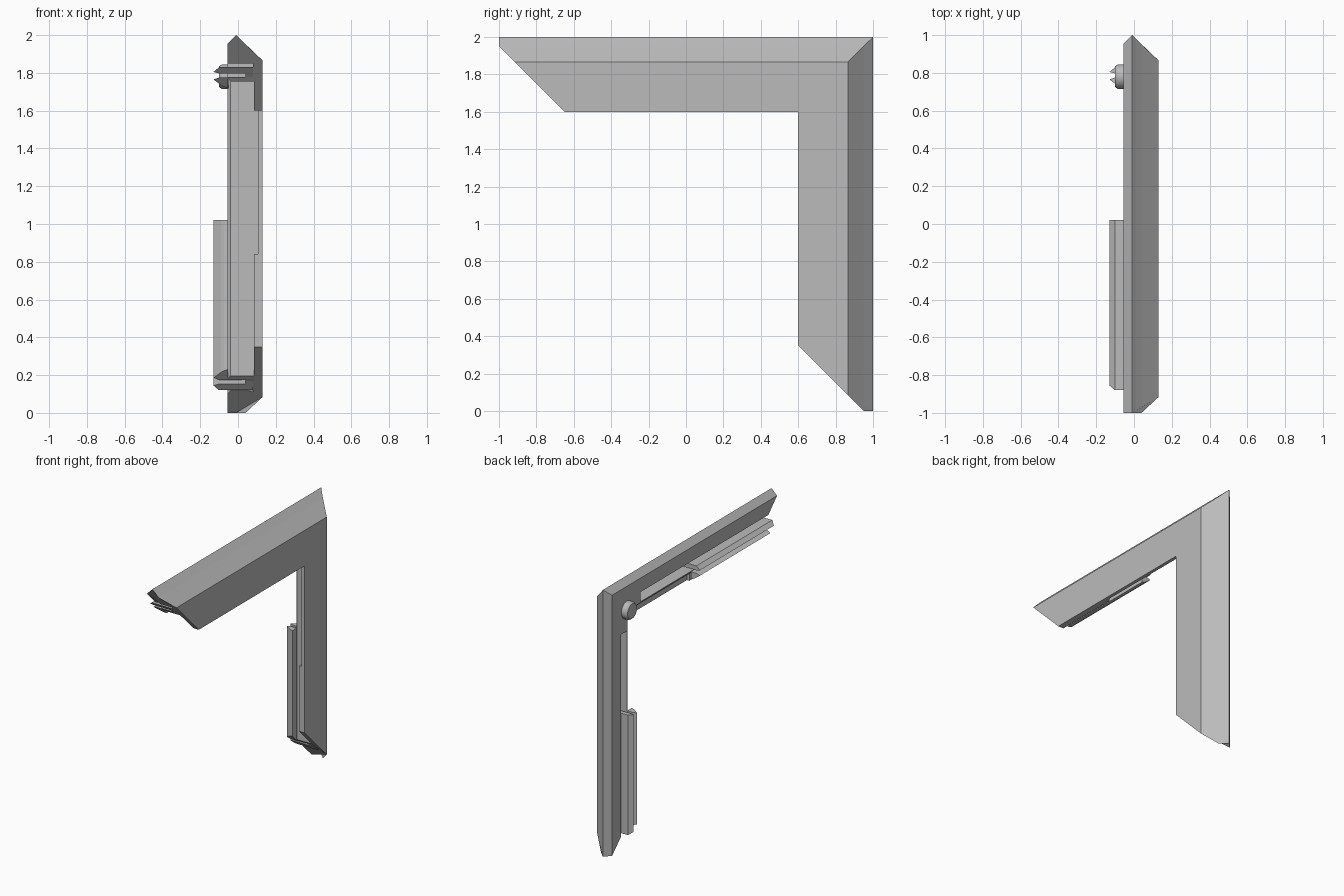
import bpy, bmesh, math

if "Cube" in bpy.data.objects:
    bpy.data.objects.remove(bpy.data.objects["Cube"])

grey = bpy.data.materials.new("mid_grey")
grey.use_nodes = True
GREY = (0.5, 0.5, 0.5, 1)
grey.diffuse_color = GREY
grey.node_tree.nodes["Principled BSDF"].inputs["Base Color"].default_value = GREY


def loft(name, rings):
    """Skin a list of matching closed rings and cap both ends."""
    bm = bmesh.new()
    loops = [[bm.verts.new(p) for p in ring] for ring in rings]
    n = len(loops[0])
    for a, b in zip(loops, loops[1:]):
        for i in range(n):
            j = (i + 1) % n
            bm.faces.new((a[i], a[j], b[j], b[i]))
    bm.faces.new(loops[0])
    bm.faces.new(loops[-1])
    bmesh.ops.recalc_face_normals(bm, faces=bm.faces)
    mesh = bpy.data.meshes.new(name)
    bm.to_mesh(mesh)
    bm.free()
    mesh.materials.append(grey)
    obj = bpy.data.objects.new(name, mesh)
    bpy.context.collection.objects.link(obj)
    return obj


def place(x, w, t, upright):
    """Profile point (x, w) at distance t along the top or upright arm."""
    return (x, w, t + 1) if upright else (x, t, w + 1)


def mitre(w):
    """Slanted cut at the free end of an arm."""
    return max(-1, -0.05 - w)


def arm_part(name, profile, end, upright, start=None):
    first = [place(x, w, mitre(w) if start is None else start, upright) for x, w in profile]
    return loft(name, [first, [place(x, w, end, upright) for x, w in profile]])


def box(x0, x1, w0, w1):
    return [(x0, w0), (x1, w0), (x1, w1), (x0, w1)]


def cut(target, cutter):
    mod = target.modifiers.new(cutter.name, 'BOOLEAN')
    mod.operation = 'DIFFERENCE'
    mod.solver = 'EXACT'
    mod.object = cutter
    cutter.hide_render = True
    cutter.hide_viewport = True
    cutter.display_type = 'WIRE'


# Bevelled L-shaped frame with a rebate behind its outer lip
frame_profile = [(-0.055, 0.955), (-0.01, 1), (0.04, 0.95), (0.13, 0.866), (0.13, 0.6),
                 (0.085, 0.6), (0.085, 0.755), (-0.04, 0.755), (-0.055, 0.77)]
frame = loft("corner_frame", [
    [place(x, w, mitre(w), False) for x, w in frame_profile],
    [place(x, w, w, False) for x, w in frame_profile],
    [place(x, w, mitre(w), True) for x, w in frame_profile]])

# Seal cross-sections: stem in the groove and a lip outside it
stem_profile = [(0.08, 0.83), (-0.10, 0.83), (-0.13, 0.805), (-0.10, 0.797),
                (0.04, 0.797), (0.04, 0.778), (0.08, 0.778)]
lip_profile = [(-0.13, 0.765), (-0.10, 0.775), (-0.054, 0.775), (-0.054, 0.72),
               (-0.075, 0.727), (-0.09, 0.735)]

for upright, side in ((False, "top"), (True, "upright")):
    cut(frame, arm_part(side + "_groove_cutter", box(-0.2, 0.08, 0.778, 0.85), 0.62, upright, -1.2))
    cut(frame, arm_part(side + "_lip_cutter", box(0.06, 0.105, 0.5, 0.75), 0.65, upright, -0.16))
    arm_part(side + "_seal_stem", stem_profile, 0.02, upright)
    arm_part(side + "_seal_lip", lip_profile, 0.02, upright)

# Round button at the corner with a softened rim
SIDES = 40
rings = []
for x, r in ((-0.05, 0.065), (-0.085, 0.065), (-0.10, 0.055)):
    rings.append([(x, 0.78 + r * math.cos(i * math.tau / SIDES),
                   1.78 + r * math.sin(i * math.tau / SIDES)) for i in range(SIDES)])
button = loft("corner_button", rings)
bpy.ops.object.select_all(action='DESELECT')
button.select_set(True)
bpy.context.view_layer.objects.active = button
bpy.ops.object.shade_smooth_by_angle()
